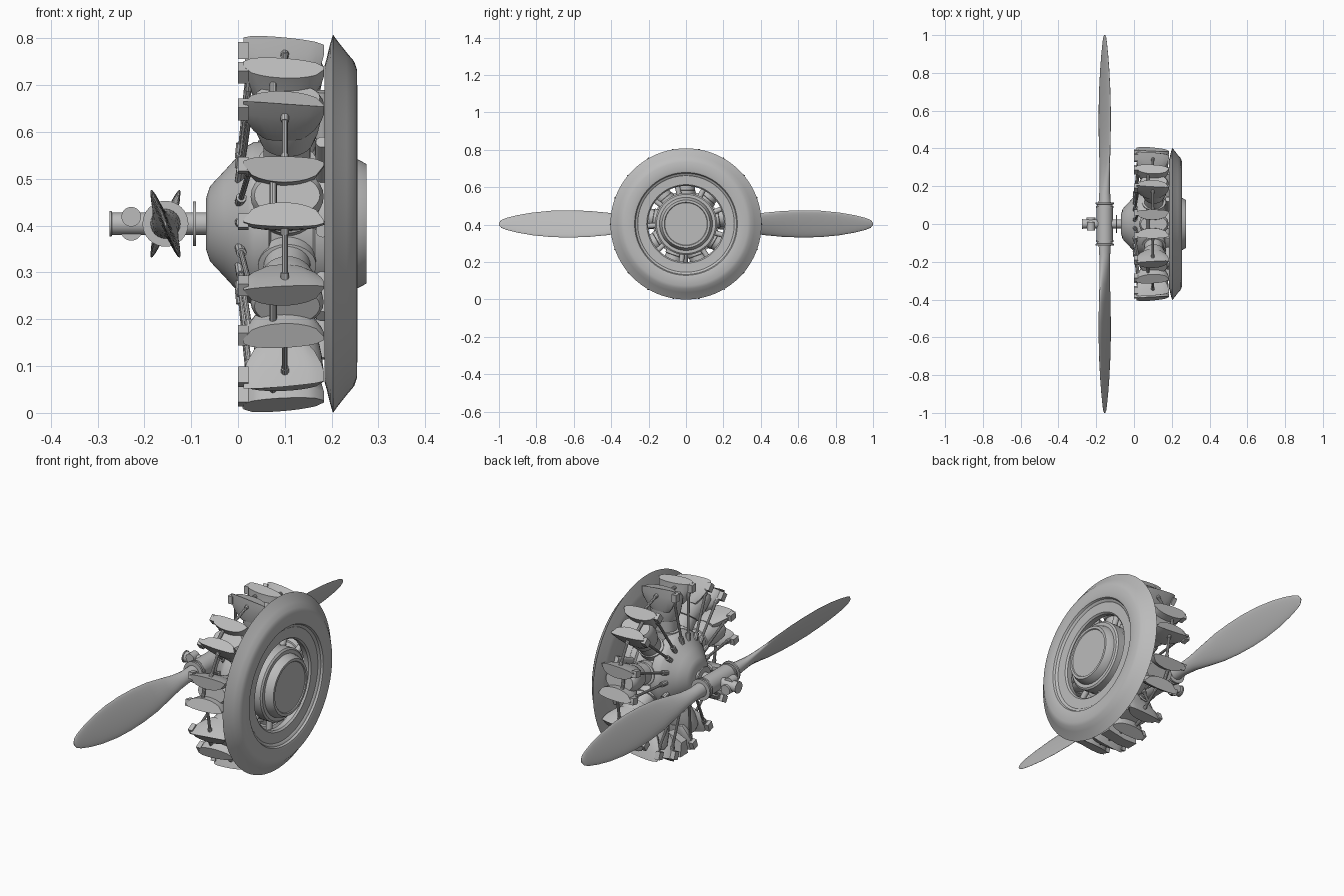
import bpy, bmesh, math
from mathutils import Vector

if "Cube" in bpy.data.objects:
    bpy.data.objects.remove(bpy.data.objects["Cube"])

CZ = 0.404
PX = -0.155
grey = bpy.data.materials.new("engine_grey")
grey.diffuse_color = (0.5, 0.5, 0.5, 1)
grey.use_nodes = True
grey.node_tree.nodes["Principled BSDF"].inputs["Base Color"].default_value = grey.diffuse_color


def build(name, lofts, angle=35):
    """One object from lofts; each loft is a list of rings with end caps (or closed)."""
    bm = bmesh.new()
    for rings, closed in lofts:
        rows = [[bm.verts.new(p) for p in ring] for ring in rings]
        n = len(rows[0])
        pairs = list(zip(rows, rows[1:])) + ([(rows[-1], rows[0])] if closed else [])
        for a, b in pairs:
            for i in range(n):
                j = (i + 1) % n
                bm.faces.new((a[i], a[j], b[j], b[i]))
        if not closed:
            bm.faces.new(rows[0])
            bm.faces.new(rows[-1])
    bmesh.ops.recalc_face_normals(bm, faces=bm.faces[:])
    me = bpy.data.meshes.new(name)
    bm.to_mesh(me)
    bm.free()
    me.materials.append(grey)
    me.shade_smooth()
    me.set_sharp_from_angle(angle=math.radians(angle))
    ob = bpy.data.objects.new(name, me)
    bpy.context.collection.objects.link(ob)
    return ob


def turned(profile, n=64, closed=False):
    """Profile of (x, radius) turned about the engine axis."""
    return ([[(x, r * math.cos(2 * math.pi * i / n), CZ + r * math.sin(2 * math.pi * i / n))
              for i in range(n)] for x, r in profile], closed)


def turned_y(cx, cz, profile, n=32):
    """Profile of (y, radius) turned about an axis along y."""
    return ([[(cx + r * math.cos(2 * math.pi * i / n), y, cz + r * math.sin(2 * math.pi * i / n))
              for i in range(n)] for y, r in profile], False)


def polar(a, x, r, t=0.0):
    """Point at angle a: x along axis, r outward, t sideways."""
    return Vector((x, r * math.cos(a) - t * math.sin(a), CZ + r * math.sin(a) + t * math.cos(a)))


def rod(p, q, radius, n=10):
    d = (q - p).normalized()
    u = d.orthogonal().normalized()
    v = d.cross(u)
    return ([[c + radius * (u * math.cos(2 * math.pi * i / n) + v * math.sin(2 * math.pi * i / n))
              for i in range(n)] for c in (p, q)], False)


def block(a, x0, x1, r0, r1, t0, t1):
    return ([[polar(a, x, r, t) for x, t in ((x0, t0), (x1, t0), (x1, t1), (x0, t1))]
             for r in (r0, r1)], False)


# crankcase with domed nose
build("crankcase", [turned([(-0.068, 0.02), (-0.068, 0.055), (-0.06, 0.08), (-0.03, 0.112), (0.0, 0.145),
                            (0.022, 0.168), (0.035, 0.175), (0.066, 0.175), (0.07, 0.155), (0.16, 0.155),
                            (0.165, 0.165), (0.2, 0.165)])])
# rear accessory cover with stepped rims
build("rear_cover", [turned([(0.19, 0.166), (0.232, 0.166), (0.238, 0.158), (0.238, 0.142), (0.255, 0.138),
                             (0.274, 0.128), (0.274, 0.116), (0.27, 0.113), (0.27, 0.02)])])
# exhaust collector ring
build("collector_ring", [turned([(0.185, 0.27), (0.185, 0.338), (0.189, 0.352), (0.197, 0.385), (0.203, 0.404),
                                 (0.213, 0.39), (0.232, 0.366), (0.248, 0.347), (0.254, 0.33), (0.255, 0.285),
                                 (0.252, 0.275), (0.243, 0.27), (0.24, 0.262), (0.236, 0.258), (0.234, 0.21),
                                 (0.226, 0.203), (0.2, 0.205)], 96, True)])


# nine cylinders and their fittings
def wing(a, s):
    """Crescent rocker housing along one side of a cylinder head."""
    rings = []
    for half, inset, r in ((0.045, 0.012, 0.285), (0.065, 0.006, 0.31), (0.08, 0.002, 0.34),
                           (0.086, 0.0, 0.362), (0.086, 0.0, 0.378)):
        ring = []
        us = [-1 + 2 * k / 10 for k in range(11)]
        for side, seq in ((1, us), (0, us[::-1])):
            for u in seq:
                bulge = math.sqrt(max(0.0, 1 - u * u))
                t = (0.066 + 0.01 * bulge) if side else (0.06 - 0.038 * bulge)
                top = r > 0.37
                rr = r + ((0.012 + 0.008 * bulge - 0.008 * u) * (1 if side else 0.5) if top else 0)
                ring.append(polar(a, 0.098 + half * u, rr, s * (t - inset)))
        rings.append(ring)
    return rings, False


barrels, heads, wings, boxes, pushrods, links, plugs, intakes = ([] for _ in range(8))
for k in range(9):
    a = math.radians(90 + 40 * k)
    oval = lambda rows: ([[polar(a, 0.105 + hx * math.cos(2 * math.pi * i / 28), r,
                                 ht * math.sin(2 * math.pi * i / 28)) for i in range(28)]
                          for r, hx, ht in rows], False)
    barrels.append(oval([(0.13, 0.062, 0.052), (0.178, 0.062, 0.052), (0.18, 0.05, 0.048), (0.25, 0.05, 0.048)]))
    heads.append(oval([(0.225, 0.04, 0.04), (0.232, 0.056, 0.054), (0.26, 0.066, 0.06), (0.30, 0.074, 0.064),
                       (0.335, 0.078, 0.062), (0.352, 0.07, 0.045)]))
    for s in (-1, 1):
        wings.append(wing(a, s))
        # rocker box caps and pushrod tubes on the front
        boxes.append(block(a, 0.0, 0.022, 0.352, 0.388, s * 0.046, s * 0.076))
        foot, tip = polar(a, 0.004, 0.14, s * 0.022), polar(a, 0.026, 0.365, s * 0.056)
        pushrods.append(rod(foot, tip, 0.006))
        pushrods.append(rod(foot, foot.lerp(tip, 0.14), 0.011))
        pushrods.append(rod(foot.lerp(tip, 0.85), tip, 0.009))
    # tube joining this head to the next one
    b = a + math.radians(40)
    p, q = polar(a, 0.1, 0.365, 0.068), polar(b, 0.1, 0.365, -0.068)
    links.append(rod(p, q, 0.0065))
    links.append(rod(p, p.lerp(q, 0.16), 0.009))
    links.append(rod(q, q.lerp(p, 0.16), 0.009))
    # short cross tube in the saddle of the head
    plugs.append(rod(polar(a, 0.075, 0.368, -0.03), polar(a, 0.075, 0.368, 0.03), 0.008))
    # intake pipe from rear cover to head
    e = a + math.radians(13)
    intakes.append(rod(polar(e, 0.18, 0.155), polar(e, 0.18, 0.29), 0.014, 14))
build("cylinder_barrels", barrels)
build("cylinder_heads", heads)
build("rocker_housings", wings)
build("rocker_caps", boxes)
build("pushrod_tubes", pushrods)
build("head_link_tubes", links)
build("head_cross_tubes", plugs)
build("intake_pipes", intakes)

# oil sump between the two lowest cylinders
down = math.radians(-90)
build("oil_sump", [([[polar(down, x, r, t) for x, r, t in
                      ((0.01, r0, -w), (0.075, r1, -w), (0.172, r2, -w),
                       (0.172, r2, w), (0.075, r1, w), (0.01, r0, w))]
                     for r0, r1, r2, w in ((0.33, 0.3, 0.33, 0.02), (0.395, 0.398, 0.38, 0.028))], False),
                   rod(polar(down, 0.1, 0.14), polar(down, 0.1, 0.33), 0.012)])

# propeller shaft, flange and nose tube
build("propeller_shaft", [turned([(-0.275, 0.01), (-0.275, 0.027), (-0.27, 0.027), (-0.269, 0.024),
                                  (-0.1, 0.024), (-0.06, 0.024)], 32),
                          turned([(-0.096, 0.02), (-0.096, 0.048), (-0.09, 0.048), (-0.09, 0.02)], 40)])
# pitch control weights on the nose
build("pitch_weights", [turned_y(-0.228, CZ + 0.015, [(-0.034, 0.021), (0.01, 0.021)]),
                        turned_y(-0.228, CZ - 0.013, [(-0.01, 0.023), (0.034, 0.023)])])
# hub barrel along the blades
half = [(0.0, 0.043), (0.085, 0.043), (0.086, 0.047), (0.094, 0.047), (0.095, 0.041), (0.104, 0.041),
        (0.105, 0.049), (0.114, 0.049), (0.115, 0.03)]
build("propeller_hub", [turned_y(PX, CZ, [(-y, r) for y, r in half[:0:-1]] + half)])

# two twisted blades
stations = [(0.1, 0.033, 0.033, 60), (0.17, 0.03, 0.027, 50), (0.24, 0.036, 0.02, 38), (0.32, 0.05, 0.015, 30),
            (0.42, 0.067, 0.012, 26), (0.52, 0.076, 0.01, 24), (0.62, 0.079, 0.009, 23), (0.72, 0.076, 0.008, 22),
            (0.82, 0.065, 0.007, 21), (0.9, 0.05, 0.006, 20), (0.96, 0.034, 0.005, 19), (0.988, 0.022, 0.004, 19),
            (1.0, 0.006, 0.002, 19)]
for name, s in (("propeller_blade_left", -1), ("propeller_blade_right", 1)):
    rings = []
    for y, chord, thick, deg in stations:
        p = math.radians(deg) * s
        ring = []
        for i in range(24):
            w = 2 * math.pi * i / 24
            c, h = chord * math.cos(w), thick * math.sin(w)
            ring.append((PX + c * math.sin(p) + h * math.cos(p), s * y,
                         CZ + c * math.cos(p) - h * math.sin(p)))
        rings.append(ring)
    build(name, [(rings, False)], 50)
